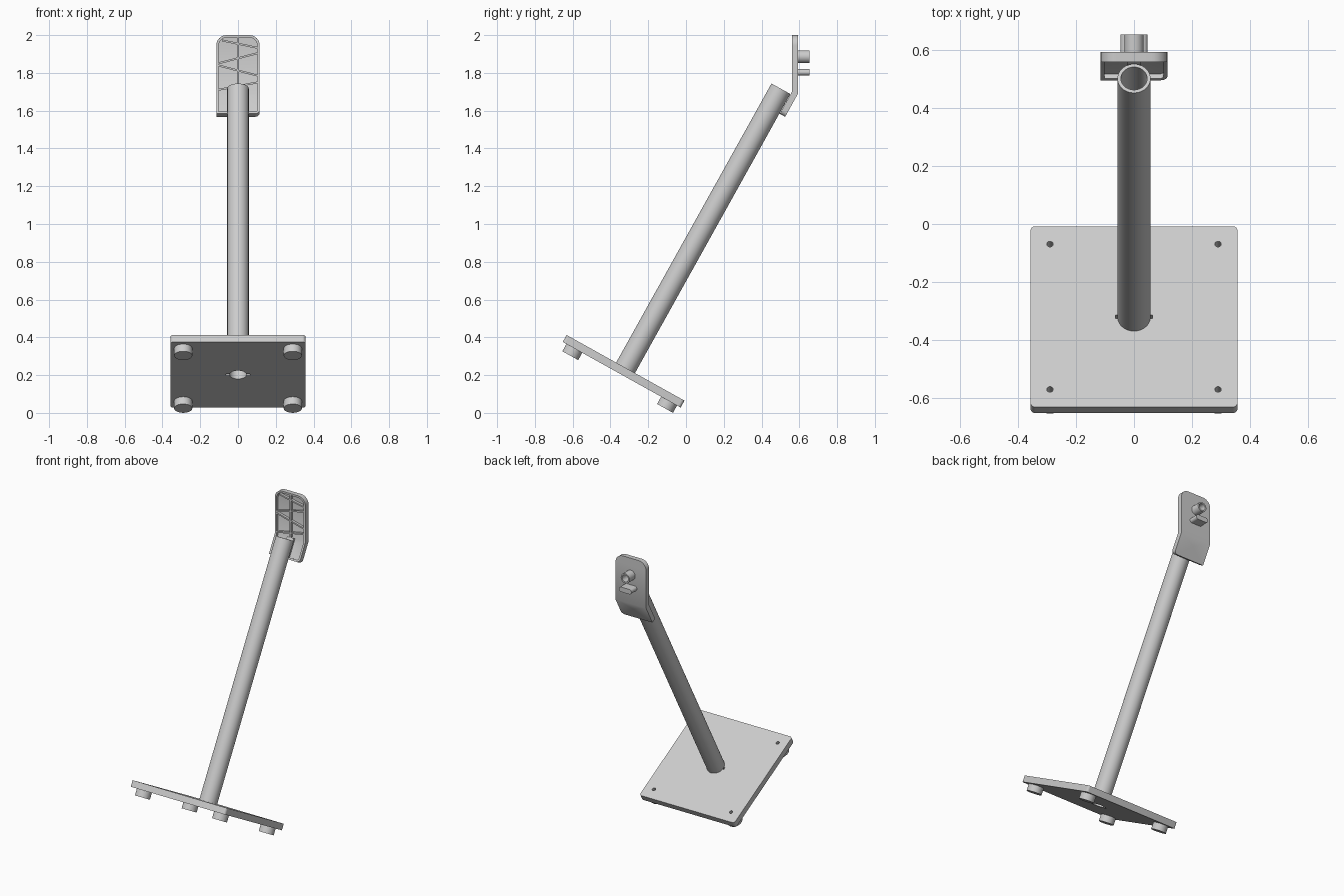
import bpy, bmesh, math
from mathutils import Matrix, Vector

if "Cube" in bpy.data.objects:
    bpy.data.objects.remove(bpy.data.objects["Cube"])

grey = bpy.data.materials.new("light_grey")
grey.use_nodes = True
colour = (0.6, 0.6, 0.6, 1)
grey.diffuse_color = colour
grey.node_tree.nodes["Principled BSDF"].inputs["Base Color"].default_value = colour

TILT = math.radians(29.1)
S, C = math.sin(TILT), math.cos(TILT)
ROT = Matrix.Rotation(-TILT, 4, 'X')
BASE = Matrix.Translation((0, -0.32, 0.2385)) @ ROT     # centre of the plate's top face
BEND = Vector((0, 0.593, 1.69))                         # back edge of the bracket's bend
LEG = Matrix.Translation(BEND) @ ROT                    # frame of the bracket's lower leg
BACK = Matrix.Rotation(-math.pi / 2, 4, 'X')            # turns local z towards +y


def finish(name, bm, matrix=Matrix()):
    bm.transform(matrix)
    bmesh.ops.recalc_face_normals(bm, faces=bm.faces)
    mesh = bpy.data.meshes.new(name)
    bm.to_mesh(mesh)
    bm.free()
    mesh.materials.append(grey)
    ob = bpy.data.objects.new(name, mesh)
    bpy.context.collection.objects.link(ob)
    return ob


def cylinder(name, r, z0, z1, matrix, sides=48):
    bm = bmesh.new()
    bmesh.ops.create_cone(bm, cap_ends=True, segments=sides, radius1=r, radius2=r, depth=z1 - z0)
    return finish(name, bm, matrix @ Matrix.Translation((0, 0, (z0 + z1) / 2)))


def box(name, low, high, matrix=Matrix(), radius=0):
    """Box between two corners, its local z edges optionally rounded."""
    low, high = Vector(low), Vector(high)
    bm = bmesh.new()
    bmesh.ops.create_cube(bm, size=1)
    bm.transform(Matrix.Translation((low + high) / 2) @ Matrix.Diagonal((*(high - low), 1)))
    if radius:
        edges = [e for e in bm.edges if abs(e.verts[0].co.z - e.verts[1].co.z) > 1e-4]
        bmesh.ops.bevel(bm, geom=edges, offset=radius, segments=8, profile=0.5, affect='EDGES')
    return finish(name, bm, matrix)


def bent_slab(name, half, w0, w1, top, length, r_top, r_low):
    """Slab with an upright part and a tilted leg, between depths w0 and w1 from its back."""
    def line(w):
        return [(BEND.y - w, top),
                (BEND.y - w, BEND.z + w * math.tan(TILT / 2)),
                (BEND.y - w * C - length * S, BEND.z + w * S - length * C)]
    profile = line(w0) + line(w1)[::-1]
    bm = bmesh.new()
    sides = [[bm.verts.new((x, y, z)) for y, z in profile] for x in (-half, half)]
    for ring in sides:
        bm.faces.new(ring)
    count = len(profile)
    for i in range(count):
        j = (i + 1) % count
        bm.faces.new((sides[0][i], sides[0][j], sides[1][j], sides[1][i]))
    for pair, radius in (((0, 5), r_top), ((2, 3), r_low)):
        ends = [[ring[k].co.copy() for k in pair] for ring in sides]
        edges = [e for e in bm.edges for a, b in ends
                 if {tuple(v.co) for v in e.verts} == {tuple(a), tuple(b)}]
        bmesh.ops.bevel(bm, geom=edges, offset=radius, segments=8, profile=0.5, affect='EDGES')
    return finish(name, bm)


def cut(ob, *cutters):
    for cutter in cutters:
        mod = ob.modifiers.new("cut", 'BOOLEAN')
        mod.operation, mod.solver, mod.object = 'DIFFERENCE', 'EXACT', cutter
    bpy.context.view_layer.update()
    deps = bpy.context.evaluated_depsgraph_get()
    mesh = bpy.data.meshes.new_from_object(ob.evaluated_get(deps))
    ob.modifiers.clear()
    ob.data = mesh
    for cutter in cutters:
        bpy.data.objects.remove(cutter)


def screw_holes():
    return [cylinder("screw_cutter", 0.007, -0.08, 0.02,
                     LEG @ Matrix.Translation((0, 0, -d)) @ BACK, 20) for d in (0.057, 0.113)]


# Base plate with screw holes, central bore and key slot, standing on four round feet
plate = box("base_plate", (-0.357, -0.357, -0.042), (0.357, 0.357, 0), BASE, 0.016)
corners = [BASE @ Matrix.Translation((x, y, 0)) for x in (-0.29, 0.29) for y in (-0.287, 0.287)]
cut(plate,
    cylinder("bore_cutter", 0.045, -0.1, 0.1, BASE),
    box("slot_cutter", (-0.064, -0.007, -0.1), (0.064, 0.007, 0.1), BASE),
    *[cylinder("hole_cutter", 0.011, -0.1, 0.1, m, 24) for m in corners])
for m in corners:
    cylinder("foot", 0.048, -0.086, -0.042, m)

# Hollow post
post = cylinder("post", 0.057, 0, 1.691, BASE, 64)
cut(post, cylinder("post_cutter", 0.045, -0.1, 1.8, BASE, 64), *screw_holes())

# Bent bracket, recessed at the front, with a pad behind the post
bracket = bent_slab("bracket", 0.115, 0, 0.033, 2.0, 0.14, 0.055, 0.025)
cut(bracket, bent_slab("recess_cutter", 0.102, 0.015, 0.06, 1.987, 0.127, 0.043, 0.013),
    *screw_holes())
pad = box("post_pad", (-0.025, -0.032, -0.13), (0.025, -0.013, -0.005), LEG)
cut(pad, *screw_holes())

# Stiffening ribs: one upright and a zigzag of slanted ones
def rib(x0, z0, x1, z1):
    a, b = Vector((x0, 0.571, z0)), Vector((x1, 0.571, z1))
    turn = Matrix.Rotation(-math.atan2(z1 - z0, x1 - x0), 4, 'Y')
    half = (b - a).length / 2
    box("bracket_rib", (-half, -0.01, -0.005), (half, 0.01, 0.005),
        Matrix.Translation((a + b) / 2) @ turn)

rib(0, 1.70, 0, 1.99)
for left, right in ((1.972, 1.932), (1.85, 1.905), (1.84, 1.785), (1.71, 1.75)):
    inset = 0.085 if left > 1.95 else 0.106
    rib(-inset, left, 0.106, right)

# Rear fittings: a hollow round peg and a flat rounded tongue
peg = cylinder("round_peg", 0.033, 0, 0.063, Matrix.Translation((0, 0.591, 1.886)) @ BACK)
cut(peg, cylinder("peg_cutter", 0.023, 0.003, 0.1, Matrix.Translation((0, 0.591, 1.886)) @ BACK))
box("flat_tongue", (-0.047, -0.0165, 0), (0.047, 0.0165, 0.063),
    Matrix.Translation((0, 0.591, 1.803)) @ BACK, 0.0164)

# Smooth round surfaces, keeping sharp edges
for ob in bpy.context.collection.objects:
    if ob.type == 'MESH' and grey.name in ob.data.materials:
        bpy.ops.object.select_all(action='DESELECT')
        ob.select_set(True)
        bpy.context.view_layer.objects.active = ob
        bpy.ops.object.shade_smooth_by_angle(angle=math.radians(30))
